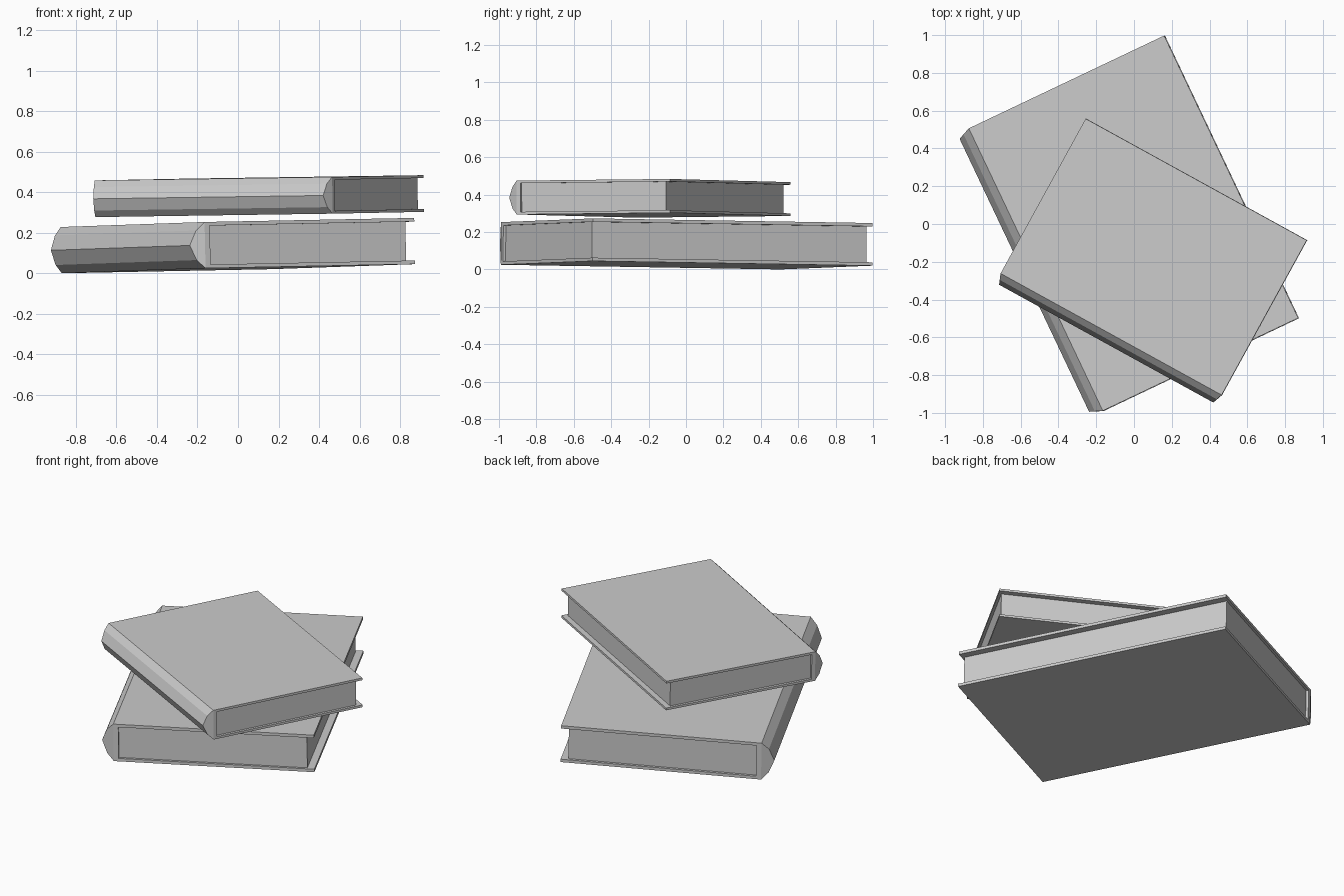
import bpy, bmesh
from math import cos, sin, radians
from mathutils import Vector, Matrix

if "Cube" in bpy.data.objects:
    bpy.data.objects.remove(bpy.data.objects["Cube"])


def frame(origin, angle, slope_u, slope_v):
    """Local axes: x across the book, y along the spine, z through the thickness."""
    a = radians(angle)
    u = Vector((cos(a), sin(a), slope_u)).normalized()
    v = Vector((-sin(a), cos(a), slope_v))
    v = (v - u * v.dot(u)).normalized()
    n = u.cross(v)
    m = Matrix((u, v, n)).transposed().to_4x4()
    m.translation = Vector(origin)
    return m


def finish(name, bm, matrix):
    bmesh.ops.recalc_face_normals(bm, faces=bm.faces)
    me = bpy.data.meshes.new(name)
    bm.to_mesh(me)
    bm.free()
    ob = bpy.data.objects.new(name, me)
    ob.matrix_world = matrix
    bpy.context.collection.objects.link(ob)
    return ob


def cover(name, matrix, W, L, H, t, wall, depth, recess):
    # C-shaped boards, then the faceted rounded spine
    c_shape = [(0, 0), (W, 0), (W, t), (wall, t), (wall, H - t),
               (W, H - t), (W, H), (0, H)]
    spine = [(-0.57 * depth, 0.82 * H), (-depth, 0.5 * H), (-0.57 * depth, 0.18 * H)]
    bm = bmesh.new()
    ends = []
    for y, side in ((0, 1), (L, -1)):
        # spine ends slope inwards towards the ridge
        ring = [bm.verts.new((x, y + side * recess * max(0, -x) / depth, z))
                for x, z in c_shape + spine]
        bm.faces.new(ring[:8])
        bm.faces.new(ring[7:] + ring[:1])
        ends.append(ring)
    a, b = ends
    for i in range(len(a)):
        j = (i + 1) % len(a)
        bm.faces.new((a[i], a[j], b[j], b[i]))
    return finish(name, bm, matrix)


def pages(name, matrix, W, L, H, t, wall, inset_u, inset_v):
    size = Vector((W - wall - inset_u, L - 2 * inset_v, H - 2 * t))
    centre = Vector((wall + size.x / 2, L / 2, H / 2))
    bm = bmesh.new()
    bmesh.ops.create_cube(bm, size=1, matrix=Matrix.Translation(centre) @ Matrix.Diagonal(size).to_4x4())
    return finish(name, bm, matrix)


# larger book underneath
low = frame((-0.16, -0.99, 0.025), 25.4, 0.0175, -0.015)
cover("lower_book_cover", low, 1.145, 1.655, 0.228, 0.018, 0.028, 0.07, 0.028)
pages("lower_book_pages", low, 1.145, 1.655, 0.228, 0.018, 0.028, 0.042, 0.015)

# smaller book resting on top
top = frame((0.467, -0.905, 0.294), 61.2, 0.0095, -0.0127)
cover("upper_book_cover", top, 0.935, 1.336, 0.181, 0.014, 0.022, 0.057, 0.021)
pages("upper_book_pages", top, 0.935, 1.336, 0.181, 0.014, 0.022, 0.033, 0.016)
